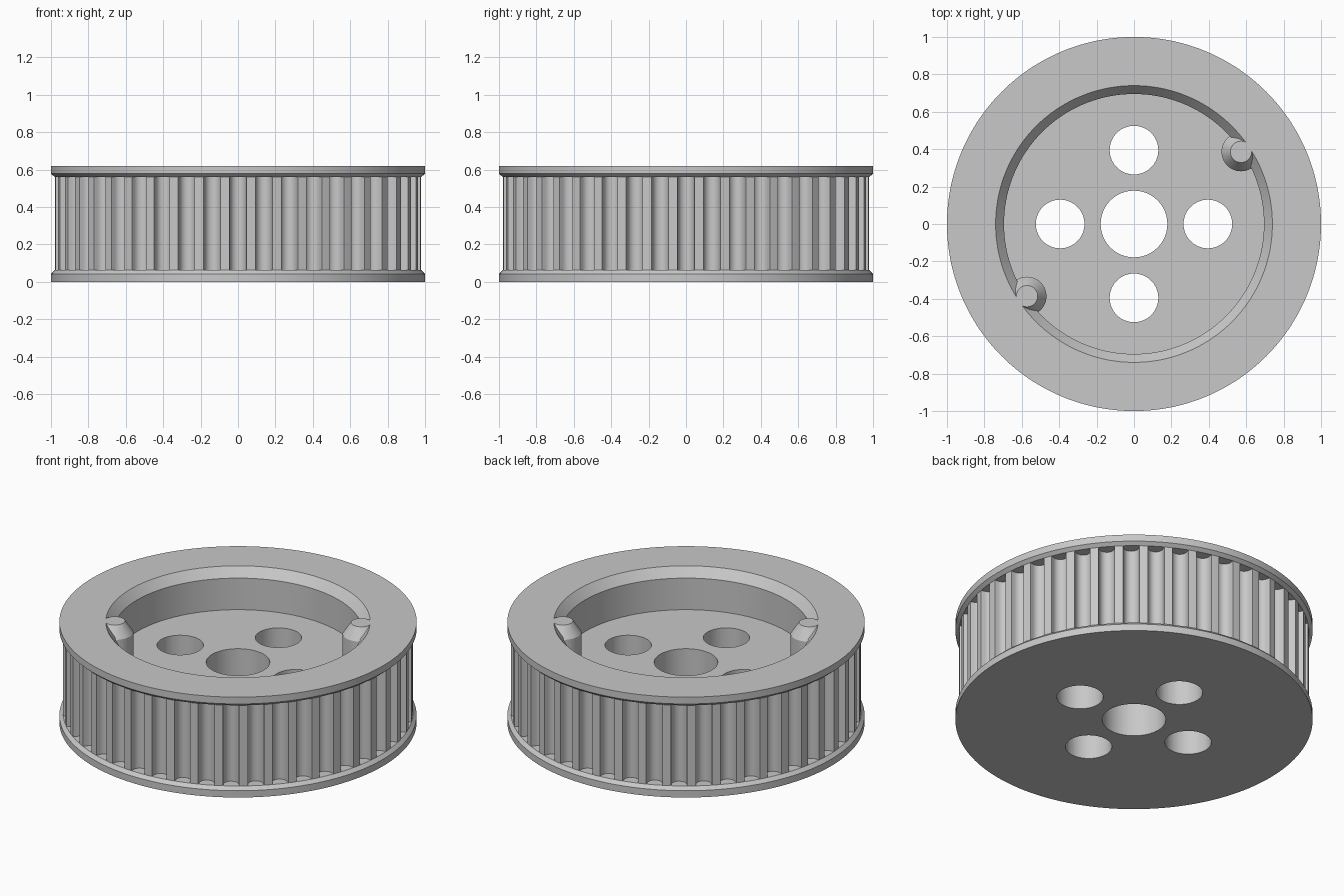
import bpy, bmesh
from math import pi, cos, sin, radians
from mathutils import Matrix

cube = bpy.data.objects.get("Cube")
if cube:
    bpy.data.objects.remove(cube, do_unlink=True)

HEIGHT = 0.62
TEETH = 44
LAND_R = 0.98
GROOVE_LOW, GROOVE_HIGH = 0.062, 0.56

metal = bpy.data.materials.new("grey metal")
metal.use_nodes = True
grey = (0.58, 0.58, 0.58, 1)
metal.diffuse_color = grey
metal.node_tree.nodes["Principled BSDF"].inputs["Base Color"].default_value = grey


def add_object(name, bm):
    bmesh.ops.recalc_face_normals(bm, faces=bm.faces)
    mesh = bpy.data.meshes.new(name)
    bm.to_mesh(mesh)
    bm.free()
    mesh.materials.append(metal)
    obj = bpy.data.objects.new(name, mesh)
    bpy.context.collection.objects.link(obj)
    return obj


def lathe(bm, profile, steps, closed):
    """Spin (radius, height) points round the z axis."""
    verts = [bm.verts.new((r, 0, z)) for r, z in profile]
    pairs = list(zip(verts, verts[1:]))
    if closed:
        pairs.append((verts[-1], verts[0]))
    edges = [bm.edges.new(p) for p in pairs]
    bmesh.ops.spin(bm, geom=verts + edges, cent=(0, 0, 0), axis=(0, 0, 1),
                   angle=2 * pi, steps=steps)
    bmesh.ops.remove_doubles(bm, verts=bm.verts, dist=1e-5)


def prism(bm, outline, low, high):
    """Extrude an xy outline from low to high."""
    face = bm.faces.new([bm.verts.new((x, y, low)) for x, y in outline])
    result = bmesh.ops.extrude_face_region(bm, geom=[face])
    top = [v for v in result["geom"] if isinstance(v, bmesh.types.BMVert)]
    bmesh.ops.translate(bm, verts=top, vec=(0, 0, high - low))


def combine(target, tool, operation):
    mod = target.modifiers.new(tool.name, "BOOLEAN")
    mod.operation = operation
    mod.solver = "EXACT"
    mod.object = tool
    bpy.context.view_layer.objects.active = target
    bpy.ops.object.modifier_apply(modifier=mod.name)
    bpy.data.objects.remove(tool, do_unlink=True)


# Blank: two chamfered flanges, bore and chamfered recess
bm = bmesh.new()
lathe(bm, [(0.178, 0), (1, 0), (1, 0.042), (LAND_R, GROOVE_LOW),
           (LAND_R, GROOVE_HIGH), (1, 0.578), (1, HEIGHT), (0.74, HEIGHT),
           (0.695, 0.565), (0.695, 0.37), (0.178, 0.37)], 176, True)
pulley = add_object("toothed_pulley", bm)

# Round-bottomed belt grooves
half = 0.046
arc_r = 0.043
arc_y = LAND_R - 0.02
groove = [(half, 1.03), (half, LAND_R)]
groove += [(arc_r * cos(a), arc_y - arc_r * sin(a))
           for a in (pi * i / 12 for i in range(13))]
groove += [(-half, LAND_R), (-half, 1.03)]
bm = bmesh.new()
for i in range(TEETH):
    a = 2 * pi * i / TEETH
    prism(bm, [(x * cos(a) - y * sin(a), x * sin(a) + y * cos(a))
               for x, y in groove], GROOVE_LOW, GROOVE_HIGH)
combine(pulley, add_object("groove_cutter", bm), "DIFFERENCE")

# Four holes through the web
bm = bmesh.new()
for i in range(4):
    a = i * pi / 2
    bmesh.ops.create_cone(bm, cap_ends=True, segments=64, radius1=0.13,
                          radius2=0.13, depth=1,
                          matrix=Matrix.Translation((0.395 * cos(a), 0.395 * sin(a), 0.2)))
combine(pulley, add_object("hole_cutter", bm), "DIFFERENCE")

# Two tapered bosses on opposite sides of the recess wall
for name, turn in (("left_boss", 34), ("right_boss", 214)):
    bm = bmesh.new()
    lathe(bm, [(0, 0.3), (0.104, 0.3), (0.104, 0.55), (0.057, HEIGHT), (0, HEIGHT)],
          48, False)
    a = radians(turn)
    bmesh.ops.translate(bm, verts=bm.verts, vec=(0.69 * cos(a), 0.69 * sin(a), 0))
    combine(pulley, add_object(name, bm), "UNION")

# Smooth the round walls, keep the machined edges crisp
bpy.ops.object.select_all(action="DESELECT")
pulley.select_set(True)
bpy.context.view_layer.objects.active = pulley
bpy.ops.object.shade_smooth_by_angle(angle=radians(25))
